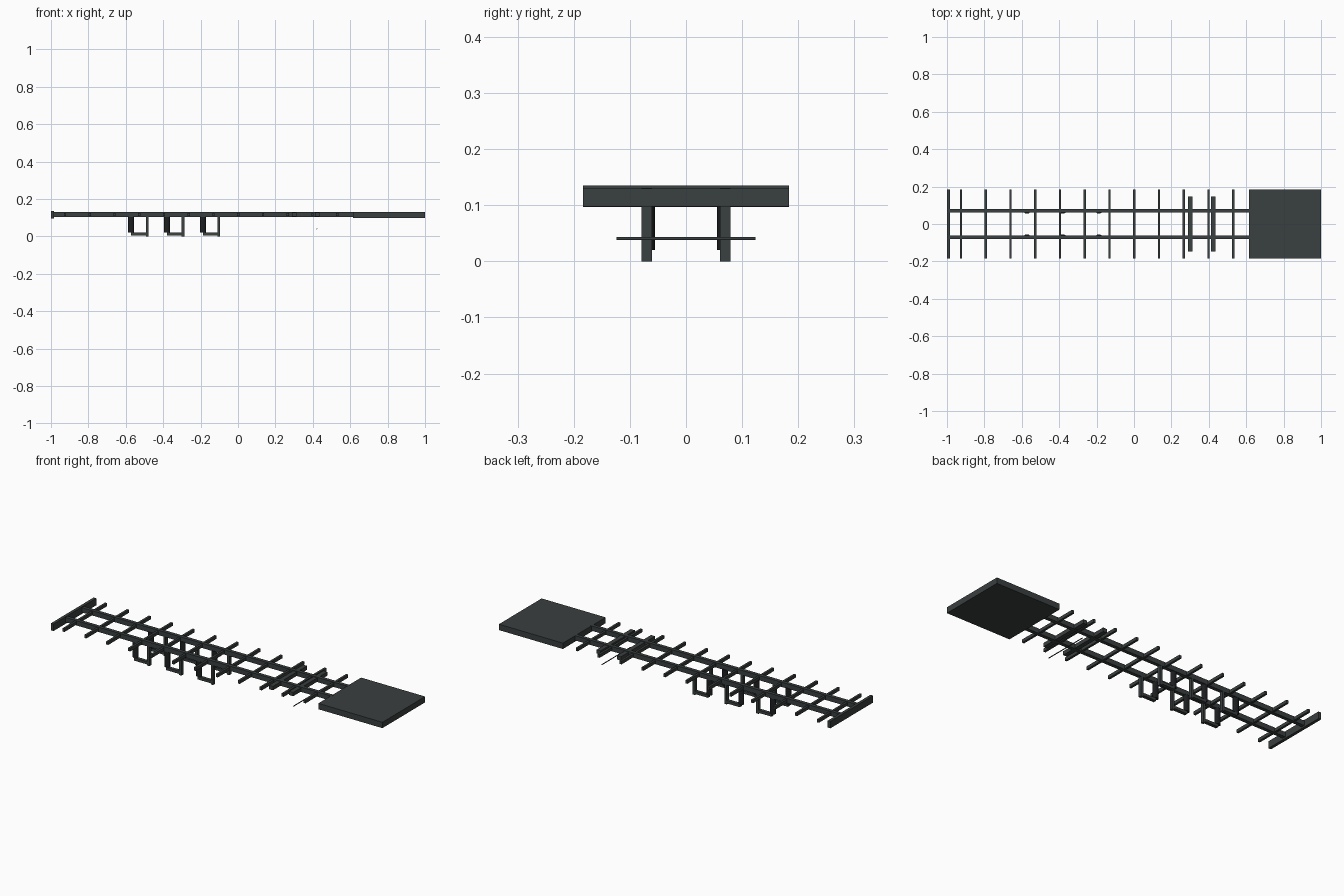
import bpy, math

if "Cube" in bpy.data.objects:
    bpy.data.objects.remove(bpy.data.objects["Cube"])


def material(name, rgb):
    m = bpy.data.materials.new(name)
    m.diffuse_color = (*rgb, 1)
    m.use_nodes = True
    m.node_tree.nodes["Principled BSDF"].inputs["Base Color"].default_value = m.diffuse_color
    return m


STEEL = material("dark grey steel", (0.042, 0.050, 0.050))
BLACK = material("black rubber", (0.012, 0.013, 0.014))


def box(name, x0, x1, y0, y1, z0, z1, mat=STEEL):
    bpy.ops.mesh.primitive_cube_add(size=1, location=((x0 + x1) / 2, (y0 + y1) / 2, (z0 + z1) / 2))
    o = bpy.context.object
    o.name = name
    o.scale = (x1 - x0, y1 - y0, z1 - z0)
    bpy.ops.object.transform_apply(location=False, rotation=False, scale=True)
    o.data.materials.append(mat)
    return o


# Deck plate and end beam
box("front_deck", 0.614, 1.0, -0.184, 0.184, 0.098, 0.130)
box("rear_end_beam", -1.0, -0.984, -0.184, 0.184, 0.097, 0.135)

# Cross members
for i in range(12):
    x = -0.925 + i * 0.1323
    box("cross_member", x - 0.006, x + 0.006, -0.184, 0.184, 0.109, 0.126)

# Wide cross beams near the landing axle
for x in (0.302, 0.424):
    box("wide_cross_beam", x - 0.012, x + 0.012, -0.147, 0.147, 0.107, 0.128)

# Thin cross rod below the frame
bpy.ops.mesh.primitive_cylinder_add(vertices=12, radius=0.0025, depth=0.248,
                                    location=(0.422, 0, 0.0405), rotation=(math.pi / 2, 0, 0))
rod = bpy.context.object
rod.name = "cross_rod"
rod.data.materials.append(STEEL)

for s in (-1, 1):
    # Long frame rail
    box("frame_rail", -0.99, 0.62, s * 0.07 - 0.0095, s * 0.07 + 0.0095, 0.105, 0.131)
    for i in range(3):
        x = -0.572 + i * 0.192
        # Suspension: post, lower arm and spring
        box("suspension_post", x + 0.079, x + 0.093, s * 0.07 - 0.009, s * 0.07 + 0.009, 0.0, 0.107)
        box("suspension_arm", x, x + 0.085, s * 0.07 - 0.009, s * 0.07 + 0.009, 0.006, 0.021)
        bpy.ops.mesh.primitive_cylinder_add(vertices=24, radius=1, depth=0.088,
                                            location=(x, s * 0.0665, 0.064))
        spring = bpy.context.object
        spring.name = "suspension_spring"
        spring.scale = (0.016, 0.0115, 1)
        bpy.ops.object.transform_apply(location=False, rotation=False, scale=True)
        spring.data.materials.append(BLACK)
        bpy.ops.object.shade_smooth_by_angle()
